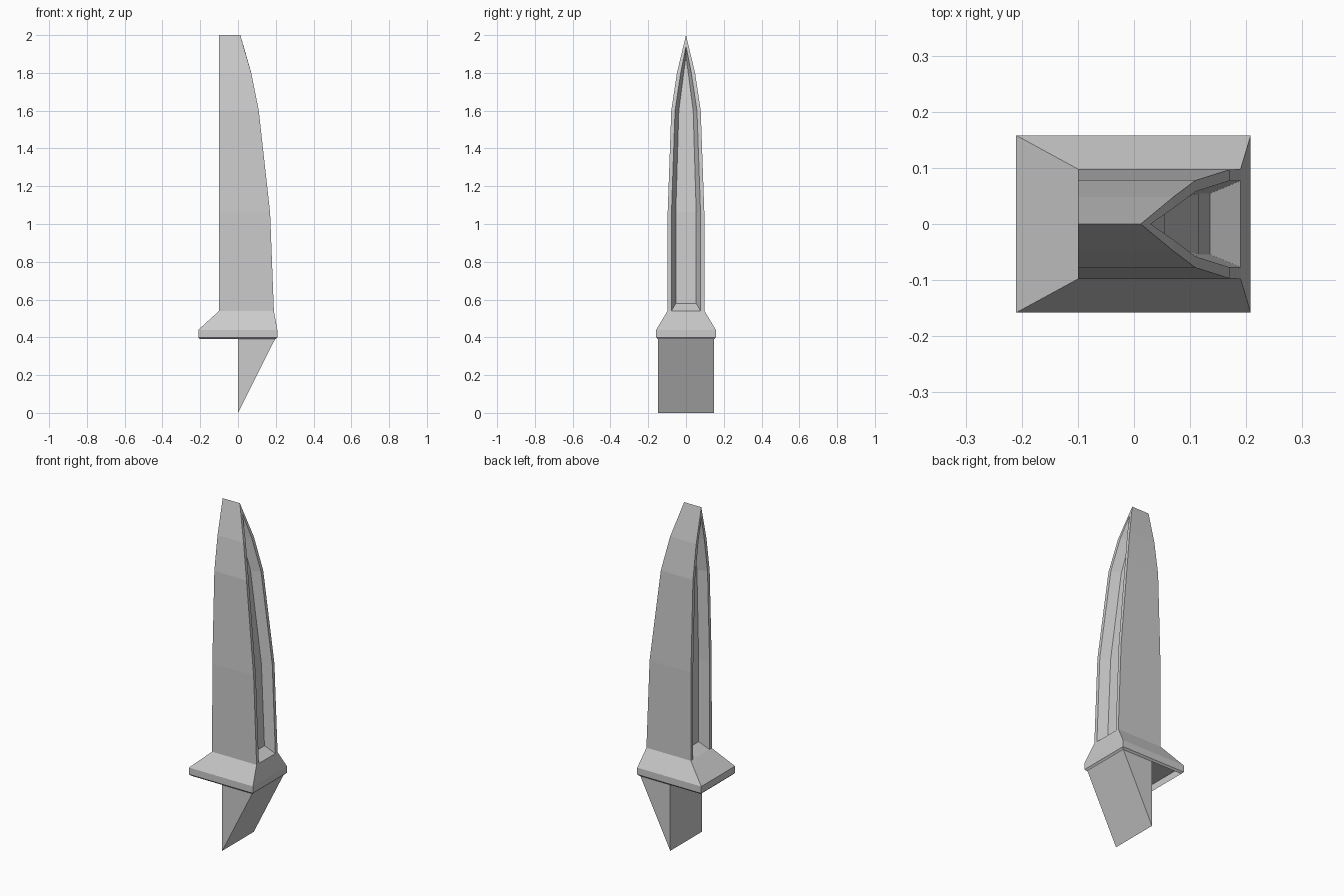
import bpy, bmesh

cube = bpy.data.objects.get("Cube")
if cube:
    bpy.data.objects.remove(cube)

steel = bpy.data.materials.new("grey steel")
steel.use_nodes = True
GREY = (0.6, 0.6, 0.6, 1)
steel.diffuse_color = GREY
steel.node_tree.nodes["Principled BSDF"].inputs["Base Color"].default_value = GREY


def finish(bm, name):
    bmesh.ops.remove_doubles(bm, verts=bm.verts, dist=0.0005)
    bmesh.ops.recalc_face_normals(bm, faces=bm.faces)
    mesh = bpy.data.meshes.new(name)
    bm.to_mesh(mesh)
    bm.free()
    mesh.materials.append(steel)
    obj = bpy.data.objects.new(name, mesh)
    bpy.context.collection.objects.link(obj)
    return obj


def bridge(bm, a, b, closed=False):
    """Quads between two matching rows of vertices."""
    n = len(a)
    for i in range(n if closed else n - 1):
        j = (i + 1) % n
        bm.faces.new((a[i], a[j], b[j], b[i]))


# Blade: straight spine, curved edge, a sunken groove on both narrow sides
DEPTH = 0.055
SPINE = -0.10
# Each level: z, edge x, then half widths of body, groove rim and groove floor
levels = [
    (0.54, 0.19, 0.098, 0.077, 0.054),
    (1.06, 0.17, 0.097, 0.077, 0.054),
    (1.60, 0.11, 0.078, 0.058, 0.038),
    (1.80, 0.07, 0.048, 0.028, 0.012),
    (2.00, 0.012, 0, 0, 0),
]


def blade_row(bm, level, front):
    z, edge, body, rim, floor = level
    x = edge if front else SPINE
    inner = x - DEPTH if front else x + DEPTH
    body_p, rim_p, floor_p = (x, body, z), (x, rim, z), (inner, floor, z)
    if level is levels[0]:
        floor_p = (inner, floor, z + 0.04)
    if level is levels[-1]:
        shift = 0.018 if front else 0
        rim_p = (x + shift, 0, z - 0.06)
        floor_p = (inner + 2 * shift, 0, z - 0.11)
    half = [body_p, rim_p, floor_p]
    pts = half + [(px, -py, pz) for px, py, pz in reversed(half)]
    return [bm.verts.new(p) for p in pts]


bm = bmesh.new()
fronts = [blade_row(bm, lv, True) for lv in levels]
backs = [blade_row(bm, lv, False) for lv in levels]
for rows in (fronts, backs):
    for low, high in zip(rows, rows[1:]):
        bridge(bm, low, high)
    bm.faces.new(rows[0][1:5])
for side in (0, -1):
    bridge(bm, [r[side] for r in fronts], [r[side] for r in backs])
finish(bm, "blade")

# Guard: stacked rectangles, flared outward, with a shallow hollow underneath
rings = [
    (-0.10, 0.19, 0.098, 0.54),
    (-0.21, 0.208, 0.158, 0.44),
    (-0.21, 0.208, 0.158, 0.40),
    (-0.20, 0.198, 0.148, 0.39),
    (-0.20, 0.198, 0.148, 0.43),
]
bm = bmesh.new()
loops = [[bm.verts.new(p) for p in ((x0, -y, z), (x1, -y, z), (x1, y, z), (x0, y, z))]
         for x0, x1, y, z in rings]
for low, high in zip(loops, loops[1:]):
    bridge(bm, low, high, closed=True)
bm.faces.new(loops[0])
bm.faces.new(loops[-1])
finish(bm, "guard")

# Tang: wedge below the guard, its sloping face toward the edge side
profile = [(0, 0), (0.196, 0.39), (0.196, 0.43), (0, 0.43)]
bm = bmesh.new()
ends = [[bm.verts.new((x, y, z)) for x, z in profile] for y in (-0.147, 0.147)]
bridge(bm, ends[0], ends[1], closed=True)
for end in ends:
    bm.faces.new(end)
finish(bm, "tang")
